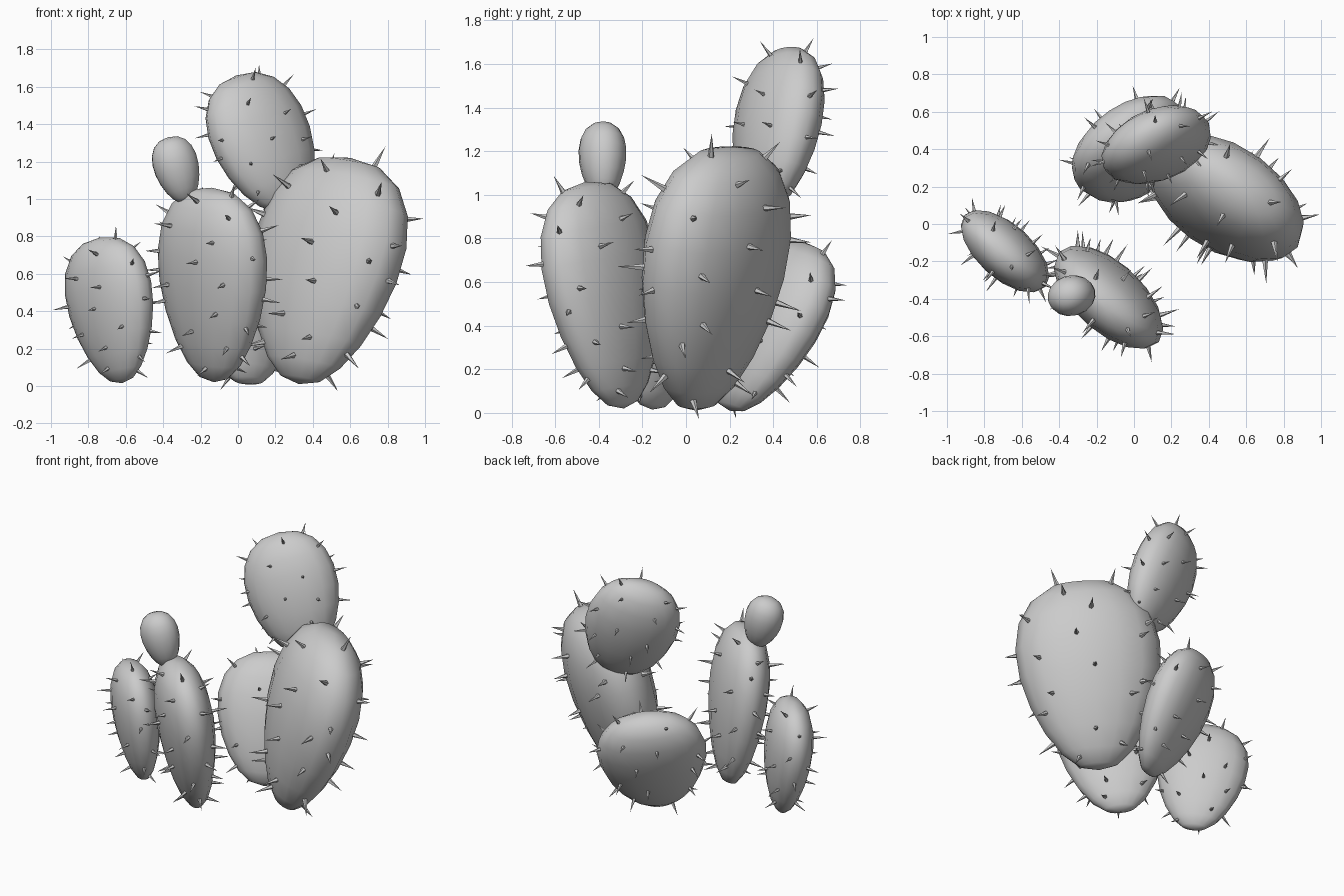
import bpy, bmesh, math, random
from mathutils import Vector

if "Cube" in bpy.data.objects:
    bpy.data.objects.remove(bpy.data.objects["Cube"])

random.seed(4)
GOLDEN = math.pi * (3 - math.sqrt(5))


def pad(name, base, tip, wide, half_w, half_t, spines=0, spine_len=0.1, k=0.24):
    """Egg-shaped flattened pad from base to tip, 'wide' is its broad direction."""
    base, tip = Vector(base), Vector(tip)
    axis = (tip - base) / 2
    mid = base + axis
    up = axis.normalized()
    u = Vector(wide)
    u = (u - up * u.dot(up)).normalized()
    n = up.cross(u)

    def place(x, y, z):
        rad = max(math.hypot(x, y), 1e-4)
        s = (1 + k * z) / (1 + 0.15 * k) * rad ** -0.12   # slightly blunt ends
        return mid + axis * z + u * (half_w * s * x) + n * (half_t * s * y)

    def surf(th, ph):
        return place(math.sin(th) * math.cos(ph), math.sin(th) * math.sin(ph), math.cos(th))

    # pad body
    bm = bmesh.new()
    bmesh.ops.create_uvsphere(bm, u_segments=16, v_segments=10, radius=1)
    for v in bm.verts:
        v.co = place(*v.co)
    finish(bm, name, True)

    # spines spread over the surface, pointing along the normal
    if not spines:
        return
    bm = bmesh.new()
    for i in range(spines):
        th = math.acos(0.97 - 1.85 * (i + 0.5) / spines) + random.uniform(-.08, .08)
        th = max(th, 0.1)
        ph = i * GOLDEN + random.uniform(-.25, .25)
        p, e = surf(th, ph), 0.01
        nor = (surf(th + e, ph) - p).cross(surf(th, ph + e) - p).normalized()
        if nor.dot(p - mid) < 0:
            nor.negate()
        length = spine_len * random.uniform(0.75, 1.1)
        side = nor.orthogonal().normalized()
        other = nor.cross(side)
        r = spine_len * 0.16
        ring = []
        for j in range(5):
            a = j * math.tau / 5
            ring.append(bm.verts.new(p - nor * 0.02 + (side * math.cos(a) + other * math.sin(a)) * r))
        apex = bm.verts.new(p + nor * length)
        for j in range(5):
            bm.faces.new((ring[j], ring[(j + 1) % 5], apex))
        bm.faces.new(ring[::-1])
    finish(bm, name + "_spines", False)


def finish(bm, name, smooth):
    bmesh.ops.recalc_face_normals(bm, faces=bm.faces)
    for f in bm.faces:
        f.smooth = smooth
    me = bpy.data.meshes.new(name)
    bm.to_mesh(me)
    bm.free()
    bpy.context.collection.objects.link(bpy.data.objects.new(name, me))


# pads rising from the ground
pad("left_pad", (-.62, -.155, .015), (-.735, -.14, .795), (.74, -.67, 0), .29, .145, 30, .08)
pad("front_pad", (-.13, -.285, .02), (-.14, -.46, 1.06), (.75, -.66, 0), .36, .175, 38, .095)
pad("large_pad", (.325, .045, .01), (.60, .20, 1.22), (.82, -.57, 0), .465, .255, 38, .11)
pad("back_pad", (.06, .20, .01), (-.08, .55, .78), (.80, .60, 0), .35, .17, 28, .085)
# pads growing on other pads
pad("upper_pad", (.28, .37, .94), (-.01, .465, 1.66), (.86, .45, 0), .30, .165, 30, .075, .14)
pad("bud", (-.275, -.38, .98), (-.375, -.385, 1.33), (.9, .25, 0), .125, .11, k=.2)
